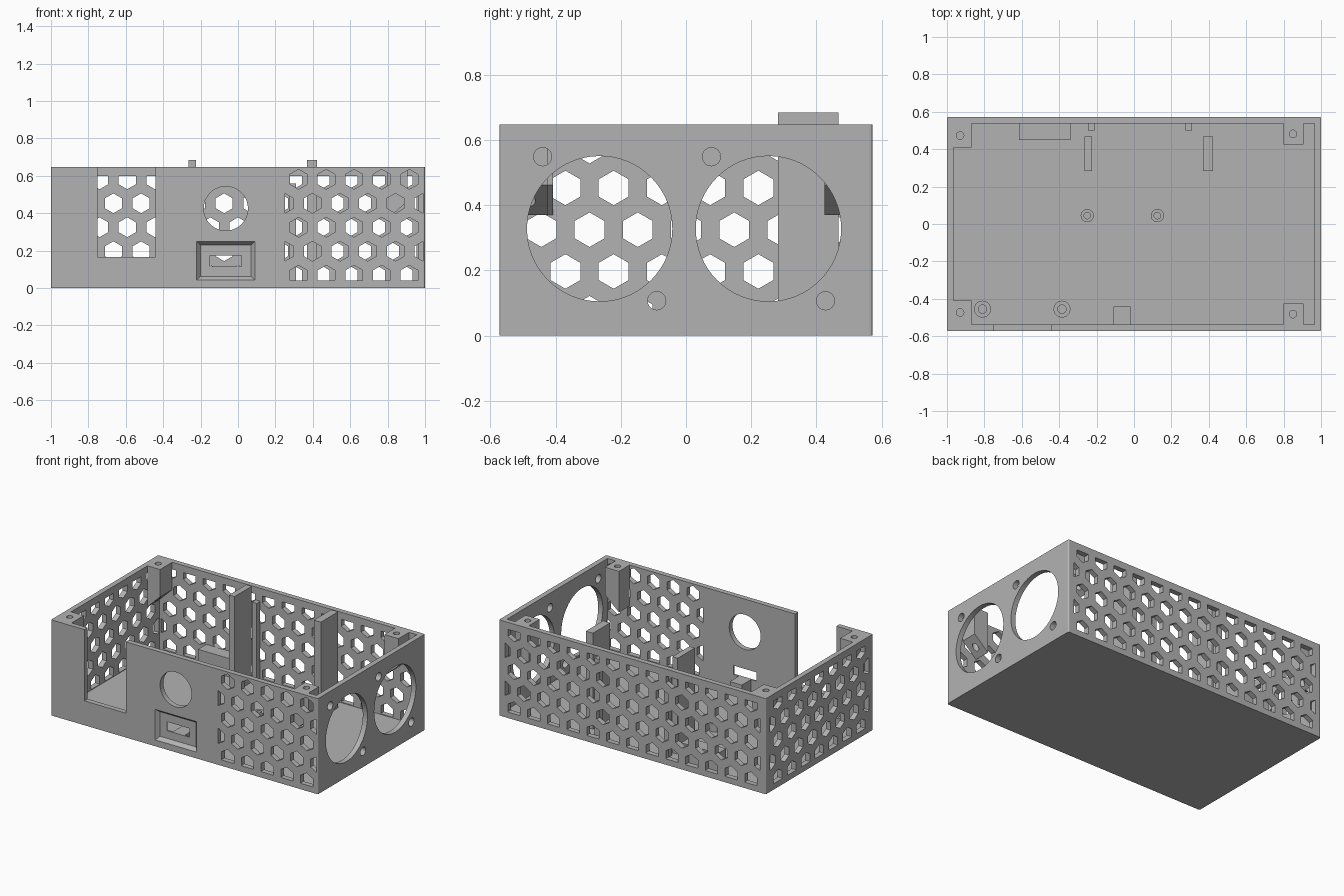
import bpy, bmesh, math
from mathutils import Vector

if "Cube" in bpy.data.objects:
    bpy.data.objects.remove(bpy.data.objects["Cube"])

grey = bpy.data.materials.new("plain grey")
grey.use_nodes = True
GREY = (0.45, 0.45, 0.45, 1)
grey.diffuse_color = GREY
grey.node_tree.nodes["Principled BSDF"].inputs["Base Color"].default_value = GREY

# Main dimensions
L, W, H = 1.0, 0.573, 0.648
T = 0.035
IX, IY = L - T, W - T
PITCH, HEX_R = 0.148, 0.053


def prism(bm, pts, axis, a, b):
    """Extrude a 2D outline along an axis from a to b."""
    def place(p, d):
        return {"x": (d, p[0], p[1]), "y": (p[0], d, p[1]), "z": (p[0], p[1], d)}[axis]
    face = bm.faces.new([bm.verts.new(place(p, a)) for p in pts])
    ext = bmesh.ops.extrude_face_region(bm, geom=[face])["geom"]
    bmesh.ops.translate(bm, vec=Vector(place((0, 0), b - a)),
                        verts=[g for g in ext if isinstance(g, bmesh.types.BMVert)])
    bmesh.ops.recalc_face_normals(bm, faces=bm.faces)


def rect(x0, x1, y0, y1):
    return [(x0, y0), (x1, y0), (x1, y1), (x0, y1)]


def circle(x, y, r, n=48, turn=0.0):
    return [(x + r * math.cos(math.tau * i / n + turn),
             y + r * math.sin(math.tau * i / n + turn)) for i in range(n)]


def clip(pts, k, limit, sign):
    """Keep the part of an outline on one side of a straight limit."""
    out = []
    for p, q in zip(pts, pts[1:] + pts[:1]):
        dp, dq = sign * (limit - p[k]), sign * (limit - q[k])
        if dp >= 0:
            out.append(p)
        if dp * dq < 0:
            t = dp / (dp - dq)
            out.append((p[0] + t * (q[0] - p[0]), p[1] + t * (q[1] - p[1])))
    return out


def honeycomb(bm, axis, a, b, mid, u0, u1, v0, v1):
    """Rows of pointed hexagons, trimmed to a rectangle."""
    for row in range(-2, 3):
        for col in range(-8, 9):
            u = mid + (col + 0.5 * (row % 2)) * PITCH
            pts = circle(u, 0.325 + row * PITCH * 0.866, HEX_R, 6, math.pi / 6)
            for k, limit, sign in ((0, u0, -1), (0, u1, 1), (1, v0, -1), (1, v1, 1)):
                pts = clip(pts, k, limit, sign) if pts else pts
            if len(pts) > 2 and max(p[0] for p in pts) - min(p[0] for p in pts) > 0.008:
                prism(bm, pts, axis, a, b)


def to_object(name, bm):
    me = bpy.data.meshes.new(name)
    bm.to_mesh(me)
    bm.free()
    ob = bpy.data.objects.new(name, me)
    bpy.context.collection.objects.link(ob)
    me.materials.append(grey)
    return ob


def solid(name, pts, axis, a, b):
    bm = bmesh.new()
    prism(bm, pts, axis, a, b)
    return to_object(name, bm)


def cut(ob, cutter):
    """Subtract a cutter, then discard it."""
    cutter.hide_render = True
    mod = ob.modifiers.new("cut", "BOOLEAN")
    mod.operation, mod.solver, mod.object = "DIFFERENCE", "EXACT", cutter
    bpy.context.view_layer.update()
    deps = bpy.context.evaluated_depsgraph_get()
    mesh = bpy.data.meshes.new_from_object(ob.evaluated_get(deps))
    ob.modifiers.clear()
    ob.data = mesh
    bpy.data.objects.remove(cutter)


# Case: rounded outer box, hollowed from above
bm = bmesh.new()
prism(bm, rect(-L, L, -W, W), "z", 0, H)
bmesh.ops.bevel(bm, geom=[e for e in bm.edges if abs(e.verts[0].co.z - e.verts[1].co.z) > 0.1],
                offset=0.01, segments=3, affect="EDGES", profile=0.5)
case = to_object("case", bm)
cut(case, solid("cavity", rect(-IX, IX, -IY, IY), "z", T, 1))

# Open notch in the front wall
cut(case, solid("notch", rect(-0.75, -0.44, 0.165, 1), "y", -0.7, -0.5))

# Honeycomb vents: back, plain side and part of the front
bm = bmesh.new()
honeycomb(bm, "y", 0.5, 0.7, 0, -0.955, 0.955, 0.04, 0.6)
honeycomb(bm, "x", -1.1, -0.94, 0, -0.53, 0.53, 0.04, 0.6)
honeycomb(bm, "y", -0.7, -0.53, 0.62, 0.25, 0.988, 0.04, 0.645)
cut(case, to_object("vents", bm))

# Fan openings with two screw holes each, and the round front hole
bm = bmesh.new()
for y in (-0.265, 0.253):
    prism(bm, circle(y, 0.328, 0.223, 64), "x", 0.93, 1.1)
    for s in (-1, 1):
        prism(bm, circle(y + s * 0.175, 0.328 - s * 0.221, 0.028, 24), "x", 0.93, 1.1)
prism(bm, circle(-0.065, 0.425, 0.118), "y", -0.7, -0.5)
cut(case, to_object("round_holes", bm))

# Tapered socket recess with a slot through its floor
bm = bmesh.new()
prism(bm, rect(-0.222, 0.092, 0.042, 0.25), "y", -W - 0.001, -W + 0.025)
for v in bm.verts:
    if v.co.y > -W + 0.01:
        v.co.x = -0.065 + (v.co.x + 0.065) * 0.86
        v.co.z = 0.146 + (v.co.z - 0.146) * 0.8
cut(case, to_object("recess", bm))
cut(case, solid("slot", rect(-0.15, 0.02, 0.115, 0.175), "y", -0.7, -0.5))

# Corner screw posts with sloping undersides
for side, back in ((-1, -1), (-1, 1), (1, -1), (1, 1)):
    if side < 0:
        x_low, x_high, depth, hole = -IX, -0.87, 0.13, (-0.93, 0.473)
    else:
        x_low, x_high, depth, hole = 0.80, 0.905, 0.113, (0.85, 0.482)
    profile = [(x_low, 0.37), (x_high, 0.462), (x_high, H), (x_low, H)]
    name = ("back" if back > 0 else "front") + ("_left" if side > 0 else "_right") + "_post"
    post = solid(name, profile, "y", back * (IY - depth), back * IY)
    cut(post, solid("screw_hole", circle(hole[0], back * hole[1], 0.02, 24), "z", 0.2, 1))

# Tall support ribs and small guide tabs at the back
for name, x0, x1, y0, y1, top in (
        ("right_rib", -0.265, -0.225, 0.283, 0.468, 0.685),
        ("left_rib", 0.37, 0.423, 0.283, 0.468, 0.685),
        ("right_tab", -0.245, -0.21, 0.50, IY, 0.56),
        ("left_tab", 0.275, 0.31, 0.50, IY, 0.56),
        ("back_block", -0.615, -0.34, 0.45, IY, 0.16),
        ("socket_support", -0.11, -0.02, -IY, -0.44, 0.115)):
    solid(name, rect(x0, x1, y0, y1), "z", T - 0.005, top)

# Hollow standoffs on the floor
for i, (x, y, r) in enumerate(((-0.25, 0.045, 0.035), (0.125, 0.045, 0.035),
                               (-0.81, -0.455, 0.045), (-0.385, -0.455, 0.045))):
    standoff = solid(f"standoff_{i + 1}", circle(x, y, r, 32), "z", T - 0.005, 0.09)
    cut(standoff, solid("bore", circle(x, y, r / 2, 32), "z", T, 0.2))
